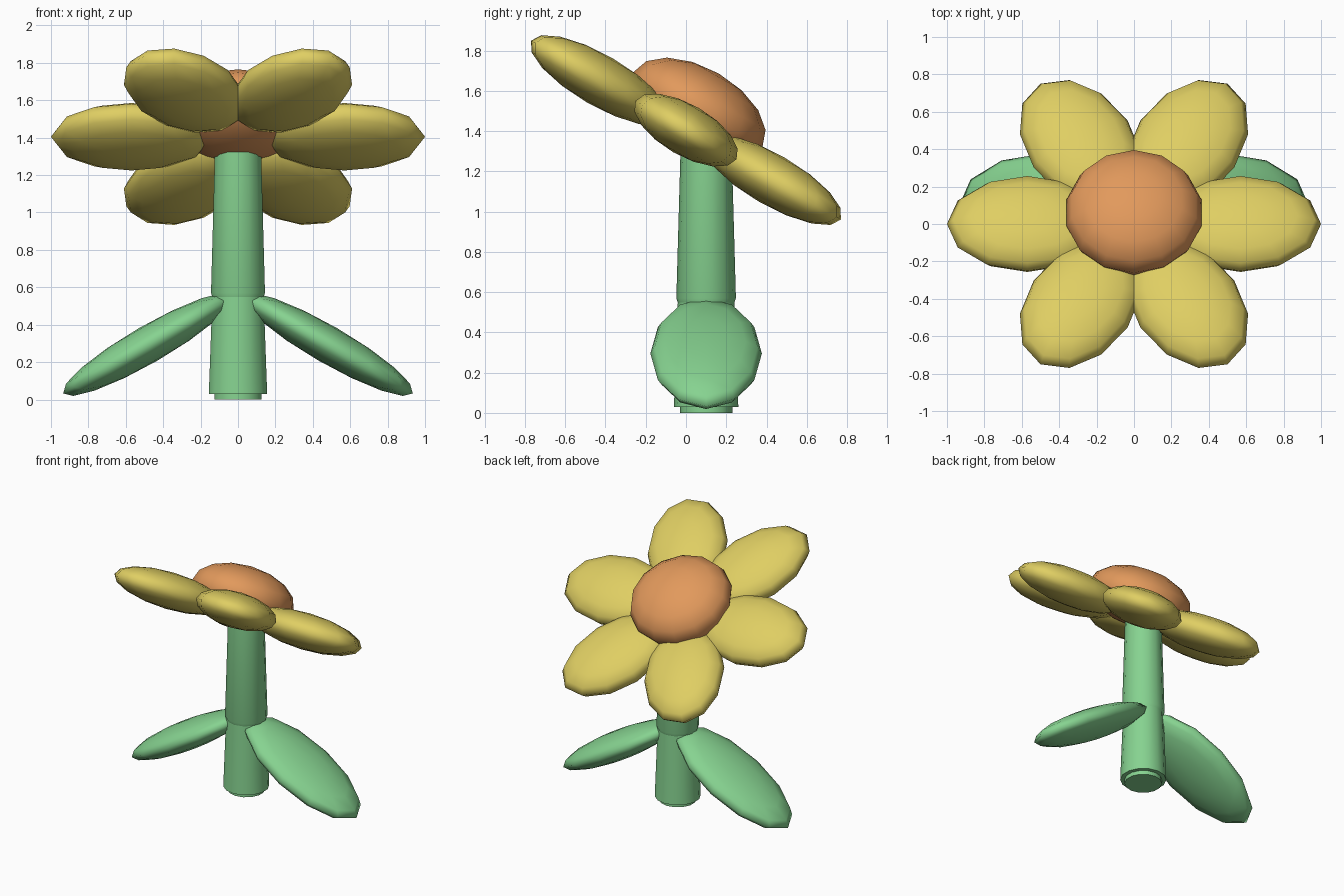
import bpy, bmesh
from math import pi, radians
from mathutils import Matrix, Vector

cube = bpy.data.objects.get("Cube")
if cube:
    bpy.data.objects.remove(cube, do_unlink=True)


def material(name, rgb):
    mat = bpy.data.materials.new(name)
    mat.use_nodes = True
    mat.diffuse_color = (*rgb, 1)
    mat.node_tree.nodes["Principled BSDF"].inputs["Base Color"].default_value = (*rgb, 1)
    return mat


GREEN = material("leaf green", (0.24, 0.65, 0.28))
YELLOW = material("petal yellow", (0.74, 0.62, 0.125))
ORANGE = material("centre orange", (0.76, 0.32, 0.107))


def finish(bm, name, mat, angle):
    bmesh.ops.recalc_face_normals(bm, faces=bm.faces)
    mesh = bpy.data.meshes.new(name)
    bm.to_mesh(mesh)
    bm.free()
    mesh.shade_smooth()
    mesh.set_sharp_from_angle(angle=radians(angle))
    mesh.materials.append(mat)
    obj = bpy.data.objects.new(name, mesh)
    bpy.context.collection.objects.link(obj)
    return obj


def ellipsoid(name, mat, radii, frame, sides=12):
    """Squashed ball; frame places and turns it."""
    bm = bmesh.new()
    bmesh.ops.create_uvsphere(bm, u_segments=sides, v_segments=8, radius=1)
    bmesh.ops.transform(bm, matrix=frame @ Matrix.Diagonal((*radii, 1)), verts=bm.verts)
    return finish(bm, name, mat, 100)


def turned(name, mat, profile, centre_y, sides=14):
    """Closed solid of revolution from (radius, height) pairs."""
    bm = bmesh.new()
    rings = []
    for r, z in profile:
        ring = bmesh.ops.create_circle(
            bm, segments=sides, radius=r,
            matrix=Matrix.Translation((0, centre_y, z)))["verts"]
        rings.append(ring)
    for low, high in zip(rings, rings[1:]):
        for i in range(sides):
            j = (i + 1) % sides
            bm.faces.new((low[i], low[j], high[j], high[i]))
    bm.faces.new(rings[0])
    bm.faces.new(rings[-1])
    return finish(bm, name, mat, 40)


# Stem in two tapered lengths, standing on a narrow foot
STEM_Y = 0.1
turned("foot", GREEN, [(0.13, 0), (0.13, 0.05)], STEM_Y)
turned("lower_stem", GREEN, [(0.16, 0.03), (0.14, 0.57)], STEM_Y)
turned("upper_stem", GREEN, [(0.138, 0.54), (0.148, 0.57), (0.124, 1.42)], STEM_Y)

# Drooping leaves on both sides
for side, sign in (("left", 1), ("right", -1)):
    frame = (Matrix.Translation((0.48 * sign, STEM_Y, 0.295))
             @ Matrix.Rotation(radians(30) * sign, 4, "Y"))
    ellipsoid(side + "_leaf", GREEN, (0.525, 0.277, 0.1), frame)

# Flower head tilted towards the back
head = Matrix.Translation((0, 0, 1.405)) @ Matrix.Rotation(radians(-30), 4, "X")
for i in range(6):
    frame = head @ Matrix.Rotation(i * pi / 3, 4, "Z") @ Matrix.Translation((0.57, 0, 0))
    ellipsoid(f"petal_{i + 1}", YELLOW, (0.43, 0.29, 0.127), frame)
ellipsoid("flower_centre", ORANGE, (0.37, 0.37, 0.205),
          head @ Matrix.Translation(Vector((0, 0, 0.12))), sides=14)
